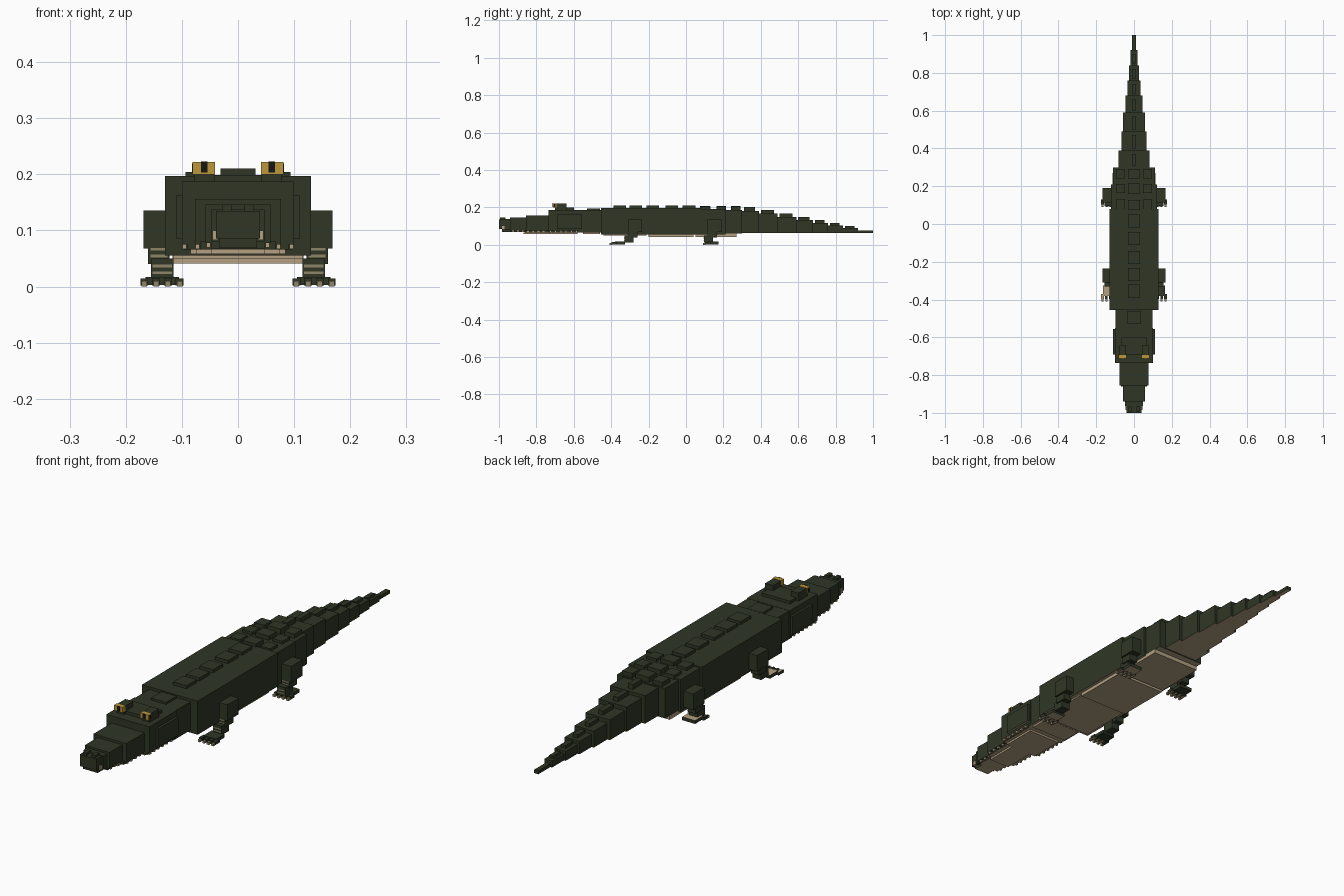
import bpy, bmesh

if "Cube" in bpy.data.objects:
    bpy.data.objects.remove(bpy.data.objects["Cube"], do_unlink=True)


def material(name, rgb):
    m = bpy.data.materials.new(name)
    m.use_nodes = True
    m.diffuse_color = (*rgb, 1)
    bsdf = next(n for n in m.node_tree.nodes if n.type == 'BSDF_PRINCIPLED')
    bsdf.inputs["Base Color"].default_value = (*rgb, 1)
    bsdf.inputs["Roughness"].default_value = 0.9
    return m


GREEN = material("dark green", (0.029, 0.037, 0.019))
TAN = material("belly tan", (0.45, 0.35, 0.22))
CLAW = material("claw olive", (0.27, 0.24, 0.14))
GOLD = material("eye gold", (0.50, 0.31, 0.04))
BLACK = material("pupil black", (0.008, 0.008, 0.008))


def boxes(name, mat, items, mirror=False, under=None):
    """One object from boxes (x0, x1, y0, y1, z0, z1); under colours the bottoms."""
    bm = bmesh.new()
    for x0, x1, y0, y1, z0, z1 in items:
        for s in ((1, -1) if mirror else (1,)):
            geo = bmesh.ops.create_cube(bm, size=1)
            for v in geo["verts"]:
                v.co.x = s * (x1 if v.co.x > 0 else x0)
                v.co.y = y1 if v.co.y > 0 else y0
                v.co.z = z1 if v.co.z > 0 else z0
    bmesh.ops.recalc_face_normals(bm, faces=bm.faces)
    me = bpy.data.meshes.new(name)
    me.materials.append(mat)
    if under:
        me.materials.append(under)
        for f in bm.faces:
            f.material_index = int(f.normal.z < -0.5)
    bm.to_mesh(me)
    bm.free()
    ob = bpy.data.objects.new(name, me)
    bpy.context.collection.objects.link(ob)


def centred(hw, y0, y1, z0, z1):
    return (-hw, hw, y0, y1, z0, z1)


# Trunk
boxes("torso", GREEN, [centred(0.13, -0.455, 0.08, 0.055, 0.197)], under=TAN)
boxes("hips", GREEN, [centred(0.122, 0.08, 0.21, 0.055, 0.192),
                      centred(0.112, 0.21, 0.30, 0.06, 0.186)], under=TAN)
boxes("neck", GREEN, [centred(0.097, -0.57, -0.455, 0.066, 0.186)], under=TAN)

# Belly plates
boxes("belly_plates", TAN, [centred(0.117, -0.20, 0.04, 0.041, 0.056),
                            centred(0.113, 0.05, 0.27, 0.043, 0.06),
                            centred(0.115, -0.44, -0.21, 0.049, 0.056),
                            centred(0.085, -0.55, -0.46, 0.058, 0.068)])

# Tapering tail with its crest
tail = [(0.30, 0.39, 0.082, 0.182), (0.39, 0.49, 0.066, 0.168),
        (0.49, 0.59, 0.057, 0.150), (0.59, 0.68, 0.045, 0.133),
        (0.68, 0.76, 0.035, 0.118), (0.76, 0.84, 0.026, 0.104),
        (0.84, 0.92, 0.018, 0.091), (0.92, 1.00, 0.010, 0.078)]
boxes("tail", GREEN, [centred(w, a, b, 0.064, t) for a, b, w, t in tail], under=TAN)
boxes("tail_crest", GREEN, [centred(min(0.011, w * 0.5), a + 0.01, b - 0.02, t, t + 0.026 - 0.018 * a)
                            for a, b, w, t in tail[:-1]])

# Back scutes in a central row and two rows over the hips
boxes("back_scutes", GREEN,
      [centred(0.031, y, y + 0.068, 0.19, 0.21)
       for y in (-0.388, -0.302, -0.212, -0.11, -0.018)]
      + [centred(0.031, y, y + 0.052, 0.18, 0.209) for y in (0.075, 0.162, 0.24)]
      + [centred(0.035, -0.53, -0.46, 0.18, 0.195)])
boxes("hip_scutes", GREEN, [(0.047, 0.094, y, y + 0.05, 0.18, 0.204)
                            for y in (0.08, 0.163, 0.242)], mirror=True)

# Head and stepped snout
boxes("skull", GREEN, [centred(0.100, -0.735, -0.55, 0.075, 0.187),
                       centred(0.110, -0.69, -0.555, 0.085, 0.163),
                       centred(0.066, -0.69, -0.60, 0.18, 0.199)], under=TAN)
boxes("snout", GREEN, [centred(0.077, -0.855, -0.735, 0.075, 0.156),
                       centred(0.058, -0.94, -0.855, 0.078, 0.146),
                       centred(0.047, -0.965, -0.91, 0.08, 0.138),
                       centred(0.039, -1.0, -0.94, 0.086, 0.135)])
boxes("nostrils", GREEN, [(0.012, 0.028, -0.995, -0.965, 0.13, 0.146)], mirror=True)
boxes("lower_jaw", GREEN, [centred(0.09, -0.735, -0.57, 0.066, 0.08),
                           centred(0.068, -0.86, -0.735, 0.066, 0.08),
                           centred(0.048, -0.94, -0.86, 0.068, 0.08),
                           centred(0.034, -0.985, -0.94, 0.07, 0.1)], under=TAN)
boxes("jaw_plates", TAN, [centred(0.075, -0.73, -0.58, 0.058, 0.067),
                          centred(0.048, -0.87, -0.73, 0.058, 0.067)])

# Teeth along the jaw edge
teeth = [(0.092, 0.099, -0.73 + 0.028 * i, -0.72 + 0.028 * i, 0.067, 0.077) for i in range(6)]
teeth += [(0.069, 0.076, -0.85 + 0.028 * i, -0.84 + 0.028 * i, 0.067, 0.077) for i in range(4)]
teeth += [(0.049, 0.056, -0.93 + 0.026 * i, -0.92 + 0.026 * i, 0.07, 0.08) for i in range(3)]
teeth += [(0.036, 0.045, -0.985, -0.97, 0.083, 0.1)]
boxes("teeth", TAN, teeth, mirror=True)

# Raised eyes with gold fronts and slit pupils
boxes("eye_mounds", GREEN, [(0.042, 0.078, -0.70, -0.64, 0.185, 0.221)], mirror=True)
boxes("eyes", GOLD, [(0.041, 0.081, -0.712, -0.693, 0.2, 0.222)], mirror=True)
boxes("pupils", BLACK, [(0.054, 0.066, -0.714, -0.711, 0.203, 0.223),
                        (0.08, 0.082, -0.706, -0.699, 0.203, 0.219)], mirror=True)


# Legs: thigh, shin, foot, toes and claws
def leg(name, y, toe):
    boxes(name + "_upper", GREEN, [(0.12, 0.168, y - 0.035, y + 0.04, 0.068, 0.136)], mirror=True)
    boxes(name + "_lower", GREEN, [(0.122, 0.16, y - 0.035, y + 0.015, 0.04, 0.085),
                                   (0.115, 0.155, y - 0.055, y - 0.005, 0.012, 0.05)], mirror=True)
    boxes(name + "_foot", GREEN, [(0.105, 0.165, toe + 0.03, toe + 0.085, 0.003, 0.017)],
          mirror=True, under=TAN)
    xs = [0.097 + 0.021 * i for i in range(4)]
    boxes(name + "_toes", GREEN, [(x, x + 0.014, toe + 0.012, toe + 0.04, 0.002, 0.014) for x in xs],
          mirror=True, under=TAN)
    boxes(name + "_claws", CLAW, [(x + 0.002, x + 0.012, toe, toe + 0.014, 0.0, 0.01) for x in xs]
          + [(0.118, 0.152, y - 0.057, y - 0.054, z, z + 0.005) for z in (0.022, 0.034)]
          + [(0.126, 0.156, y - 0.037, y - 0.034, z, z + 0.005) for z in (0.052, 0.064)],
          mirror=True)


leg("front_leg", -0.275, -0.41)
leg("hind_leg", 0.15, 0.09)
